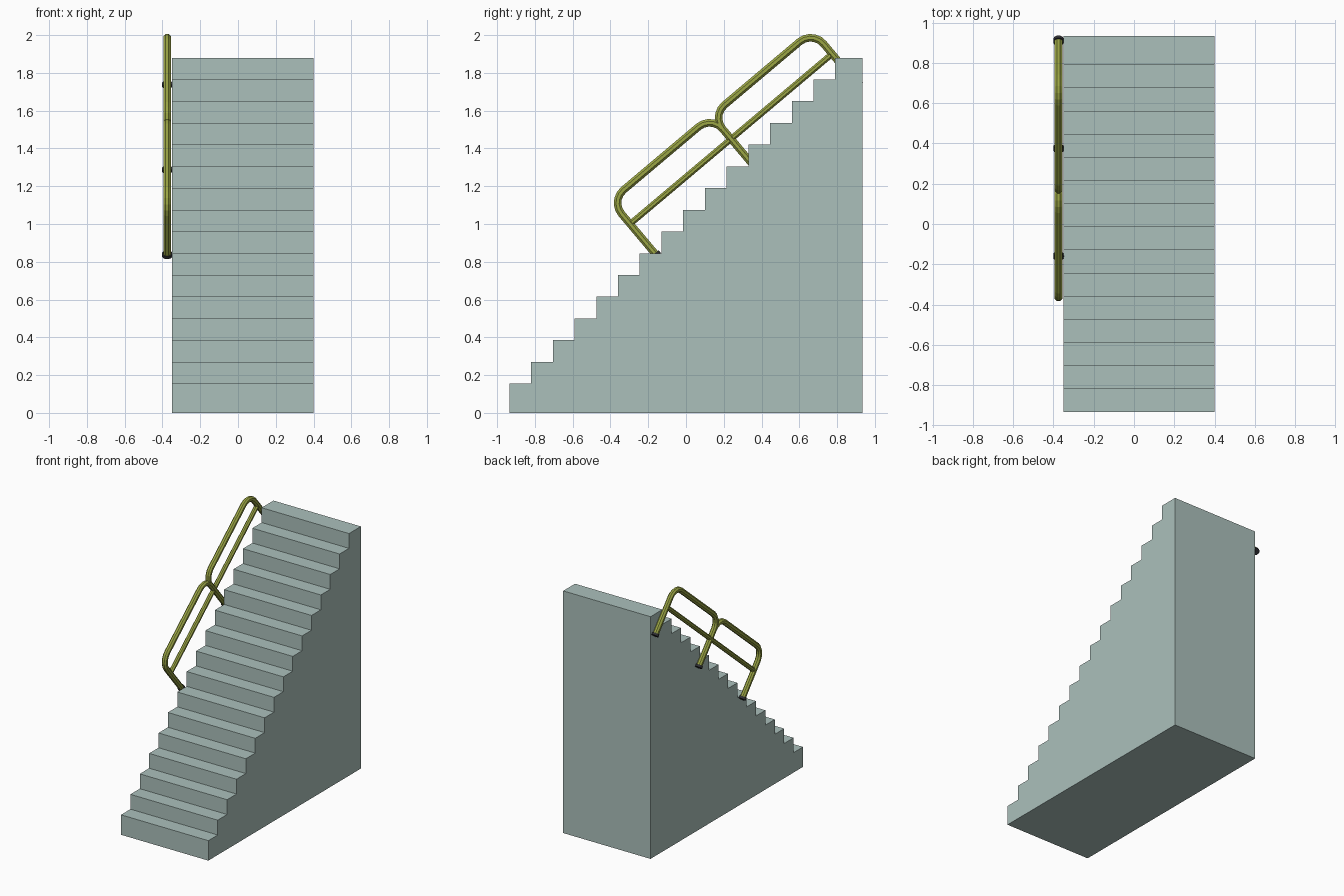
import bpy, bmesh, math
from mathutils import Vector

if "Cube" in bpy.data.objects:
    bpy.data.objects.remove(bpy.data.objects["Cube"])


def material(name, rgb):
    m = bpy.data.materials.new(name)
    m.diffuse_color = (*rgb, 1)
    m.use_nodes = True
    m.node_tree.nodes["Principled BSDF"].inputs["Base Color"].default_value = m.diffuse_color
    return m


STONE = material("pale grey green", (0.41, 0.53, 0.50))
OLIVE = material("olive paint", (0.33, 0.38, 0.06))
BLACK = material("dark rubber", (0.03, 0.03, 0.035))


def finish(bm, name, mat):
    bmesh.ops.recalc_face_normals(bm, faces=bm.faces)
    mesh = bpy.data.meshes.new(name)
    bm.to_mesh(mesh)
    bm.free()
    mesh.materials.append(mat)
    ob = bpy.data.objects.new(name, mesh)
    bpy.context.collection.objects.link(ob)
    return ob


# Solid staircase: stepped side profile extruded across x
STEPS, RUN, FIRST = 16, 0.115, 0.155
profile = [(-0.935, 0)]
for i in range(STEPS):
    y, z = -0.935 + i * RUN, FIRST + i * RUN
    y_end = 0.935 if i == STEPS - 1 else y + RUN
    profile += [(y, z), (y_end, z)]
profile.append((0.935, 0))
bm = bmesh.new()
side = bm.faces.new([bm.verts.new((-0.35, y, z)) for y, z in profile])
ext = bmesh.ops.extrude_face_region(bm, geom=[side])
bmesh.ops.translate(bm, vec=(0.75, 0, 0),
                    verts=[v for v in ext["geom"] if isinstance(v, bmesh.types.BMVert)])
finish(bm, "staircase", STONE)

# Railing plane: u runs up the slope, v is square to it
RAIL_X, SPAN = -0.375, 0.699
BASE = Vector((RAIL_X, -0.157, 0.835))
U = Vector((0, 0.765, 0.644))
V = Vector((0, -0.644, 0.765))


def tube(name, path, r, mat, sides=8):
    """Sweep a round section along (u, v) points in the railing plane."""
    pts = [Vector(p) for p in path]
    bm = bmesh.new()
    rings = []
    for i, p in enumerate(pts):
        a = (p - pts[i - 1]).normalized() if i else (pts[1] - p).normalized()
        b = (pts[i + 1] - p).normalized() if i < len(pts) - 1 else a
        t = (a + b).normalized()
        normal = U * -t.y + V * t.x
        miter = 1 / max(t.dot(a), 0.5)
        centre = BASE + U * p.x + V * p.y
        ring = []
        for k in range(sides):
            ang = math.tau * (k + 0.5) / sides
            ring.append(bm.verts.new(centre + normal * (r * miter * math.cos(ang))
                                     + Vector((r * math.sin(ang), 0, 0))))
        rings.append(ring)
    for lo, hi in zip(rings, rings[1:]):
        for k in range(sides):
            n = (k + 1) % sides
            bm.faces.new((lo[k], lo[n], hi[n], hi[k]))
    bm.faces.new(rings[0])
    bm.faces.new(rings[-1])
    return finish(bm, name, mat)


HEIGHT, BEND, SEG = 0.376, 0.09, 5


def arc(cu, start, end):
    return [(cu + BEND * math.cos(a), HEIGHT - BEND + BEND * math.sin(a))
            for a in (math.radians(start + (end - start) * i / SEG) for i in range(SEG + 1))]


# Two hoops sharing the middle post
for name, u0, v0 in (("lower_hoop", 0, 0), ("upper_hoop", SPAN, 0.25)):
    path = [(u0, v0)] + arc(u0 + BEND, 180, 90) + arc(u0 + SPAN - BEND, 90, 0) + [(u0 + SPAN, 0)]
    tube(name, path, 0.0215, OLIVE)

# Middle rail through all posts
tube("middle_rail", [(0, 0.216), (2 * SPAN, 0.216)], 0.0175, OLIVE)

# Dark feet on the three posts
for i in range(3):
    tube(f"post_foot_{i + 1}", [(i * SPAN, -0.006), (i * SPAN, 0.012)], 0.027, BLACK, 12)
